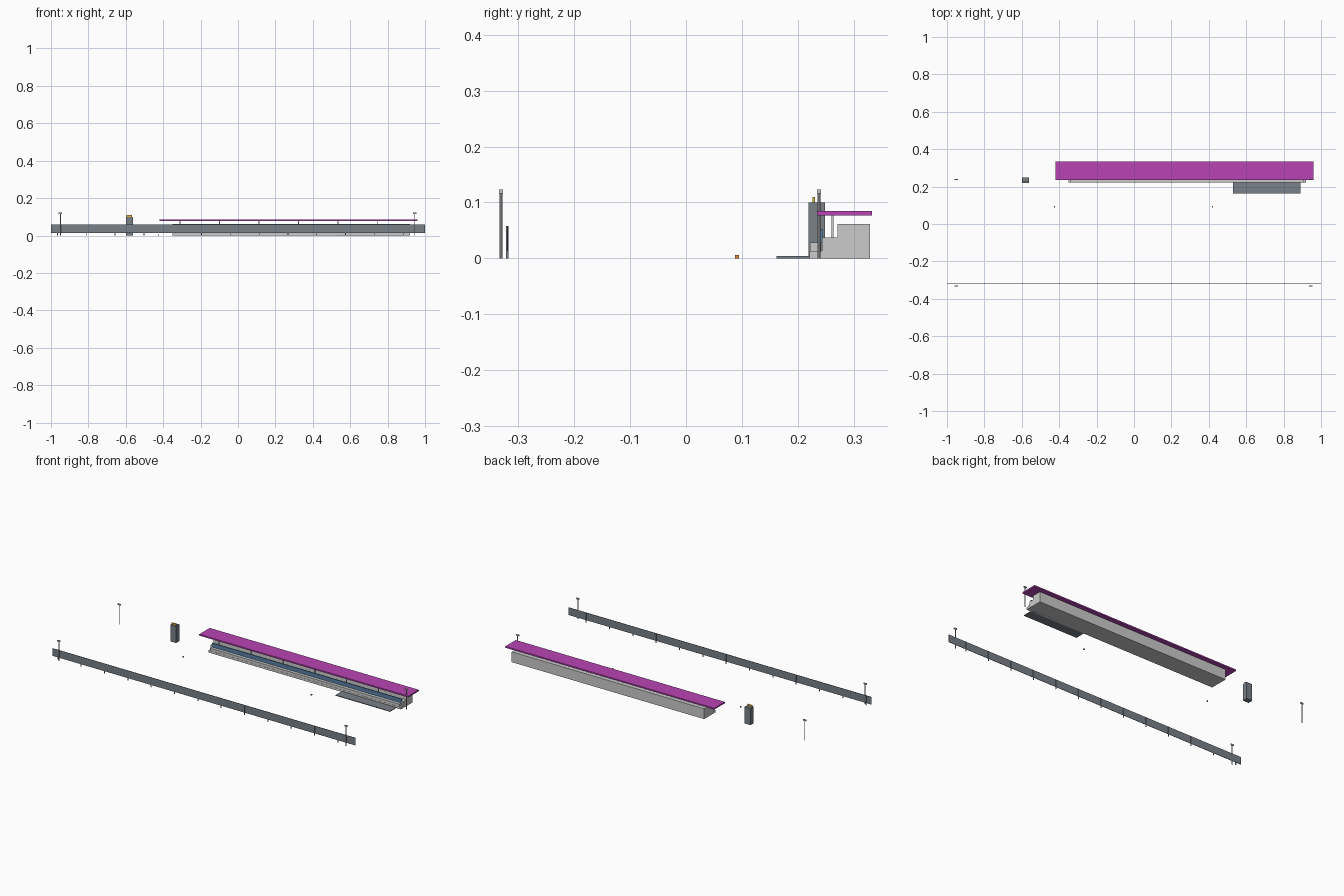
import bpy, bmesh

if "Cube" in bpy.data.objects:
    bpy.data.objects.remove(bpy.data.objects["Cube"])


def mat(name, rgb):
    m = bpy.data.materials.new(name)
    m.diffuse_color = (*rgb, 1)
    m.use_nodes = True
    m.node_tree.nodes["Principled BSDF"].inputs["Base Color"].default_value = m.diffuse_color
    return m


MAGENTA = mat("magenta", (0.48, 0.06, 0.46))
BLUE = mat("blue", (0.10, 0.22, 0.38))
SLATE = mat("slate", (0.19, 0.22, 0.25))
ORANGE = mat("orange", (0.75, 0.25, 0.04))
YELLOW = mat("yellow", (0.75, 0.45, 0.05))


def finish(name, bm, material):
    me = bpy.data.meshes.new(name)
    bmesh.ops.recalc_face_normals(bm, faces=bm.faces)
    bm.to_mesh(me)
    bm.free()
    ob = bpy.data.objects.new(name, me)
    bpy.context.collection.objects.link(ob)
    if material:
        me.materials.append(material)
    return ob


def box(name, x, y, z, material=None):
    """Box from (min, max) pairs on each axis."""
    bm = bmesh.new()
    bmesh.ops.create_cube(bm, size=1)
    for v in bm.verts:
        for i, (lo, hi) in enumerate((x, y, z)):
            v.co[i] = (lo + hi) / 2 + v.co[i] * (hi - lo)
    return finish(name, bm, material)


def around(c, half):
    return (c - half, c + half)


# Stepped grandstand, side profile extruded along x
profile = [(0.221, 0), (0.329, 0), (0.329, 0.0615), (0.271, 0.0615),
           (0.271, 0.0375), (0.243, 0.0375), (0.243, 0.013), (0.221, 0.013)]
bm = bmesh.new()
face = bm.faces.new([bm.verts.new((-0.35, y, z)) for y, z in profile])
ext = bmesh.ops.extrude_face_region(bm, geom=[face])
for v in ext["geom"]:
    if isinstance(v, bmesh.types.BMVert):
        v.co.x = 0.92
finish("grandstand_tiers", bm, None)

# Seat rows
box("front_seat_row", (-0.34, 0.91), (0.222, 0.241), (0.013, 0.028))
box("blue_seat_row", (-0.34, 0.91), (0.240, 0.245), (0.028, 0.052), BLUE)

# Canopy and its supports
box("canopy_roof", (-0.42, 0.96), (0.234, 0.333), (0.077, 0.085), MAGENTA)
for i in range(6):
    box("canopy_post", around(-0.31 + i * 0.211, 0.002), (0.260, 0.264), (0.037, 0.077))

# Low paved platform in front of the stand
box("platform", (0.53, 0.89), (0.162, 0.24), (0, 0.004), SLATE)

# Gate tower with a small sign on top
box("tower", (-0.60, -0.562), (0.219, 0.249), (0, 0.10), SLATE)
box("tower_sign", (-0.597, -0.566), (0.226, 0.231), (0.10, 0.11), YELLOW)

# Long fence with posts
box("fence_panel", (-1, 1), (-0.3205, -0.3185), (0.013, 0.058), SLATE)
for i in range(13):
    box("fence_post", around(-0.965 + i * 0.154, 0.002), (-0.3215, -0.3175), (0, 0.058), SLATE)

# Lamp posts
for x in (-0.95, 0.945):
    for y in (-0.331, 0.238):
        bm = bmesh.new()
        bmesh.ops.create_cone(bm, cap_ends=True, segments=8, radius1=0.0025, radius2=0.0025, depth=0.117)
        bmesh.ops.translate(bm, vec=(x, y, 0.0585), verts=bm.verts)
        finish("lamp_post", bm, None)
        box("lamp_head", around(x, 0.009), around(y, 0.0035), (0.116, 0.123))

# Ground markers
for x in (-0.425, 0.42):
    box("marker", around(x, 0.0035), around(0.0915, 0.0035), (0, 0.006), ORANGE)
